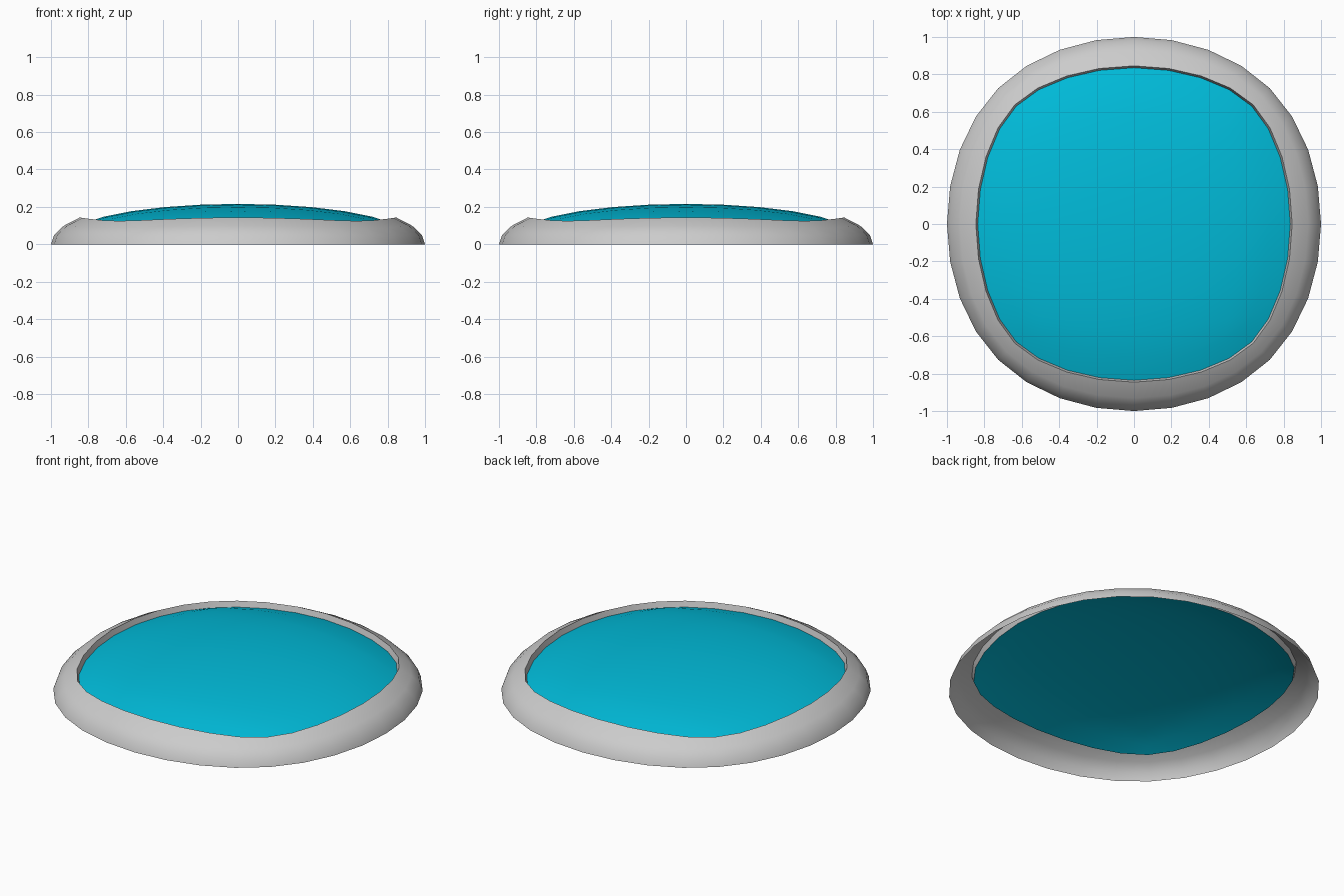
import bpy, bmesh

if "Cube" in bpy.data.objects:
    bpy.data.objects.remove(bpy.data.objects["Cube"])

HEIGHT = 0.25      # squash of the rounded-cube dome
DROP = 0.034       # how far the glass sits below the rim lip
SHRINK = 0.988     # glass is slightly smaller than the opening


def half_dome():
    """Upper half of a cube smoothed three times, squashed; returns bmesh."""
    bpy.ops.mesh.primitive_cube_add(size=2)
    ob = bpy.context.object
    sub = ob.modifiers.new("round", 'SUBSURF')
    sub.levels = 3
    bpy.ops.object.modifier_apply(modifier=sub.name)
    bm = bmesh.new()
    bm.from_mesh(ob.data)
    bpy.data.objects.remove(ob)
    r = max(v.co.x for v in bm.verts)
    for v in bm.verts:
        v.co /= r
        v.co.z *= HEIGHT
    bmesh.ops.delete(bm, geom=[v for v in bm.verts if v.co.z < -1e-4], context='VERTS')
    return bm


def rim_faces(bm):
    """The three rows of faces above the base."""
    ring = {v for v in bm.verts if v.co.z < 1e-4}
    faces = set()
    for _ in range(3):
        faces |= {f for v in ring for f in v.link_faces}
        ring = {v for f in faces for v in f.verts}
    return faces


def lower(verts):
    for v in verts:
        v.co.x *= SHRINK
        v.co.y *= SHRINK
        v.co.z -= DROP


def finish(bm, name):
    me = bpy.data.meshes.new(name)
    bm.to_mesh(me)
    bm.free()
    ob = bpy.data.objects.new(name, me)
    bpy.context.collection.objects.link(ob)
    bpy.ops.object.select_all(action='DESELECT')
    ob.select_set(True)
    bpy.context.view_layer.objects.active = ob
    bpy.ops.object.shade_smooth_by_angle(angle=0.7)
    return ob


# Rim: rounded shell with a short wall down to the glass
bm = half_dome()
keep = rim_faces(bm)
bmesh.ops.delete(bm, geom=[f for f in bm.faces if f not in keep], context='FACES')
lip = [e for e in bm.edges if e.is_boundary and e.verts[0].co.z > 0.05]
wall = bmesh.ops.extrude_edge_only(bm, edges=lip)["geom"]
lower([g for g in wall if isinstance(g, bmesh.types.BMVert)])
bmesh.ops.recalc_face_normals(bm, faces=bm.faces)
if max(bm.faces, key=lambda f: f.calc_center_median().x).normal.x < 0:
    bmesh.ops.reverse_faces(bm, faces=bm.faces)
finish(bm, "rim")

# Glass: the remaining dome, sunk into the rim
bm = half_dome()
bmesh.ops.delete(bm, geom=list(rim_faces(bm)), context='FACES')
lower(bm.verts)
glass = finish(bm, "glass_dome")
mat = bpy.data.materials.new("cyan_glass")
mat.diffuse_color = (0.0, 0.5, 0.7, 1)
mat.use_nodes = True
mat.node_tree.nodes["Principled BSDF"].inputs["Base Color"].default_value = mat.diffuse_color
glass.data.materials.append(mat)
